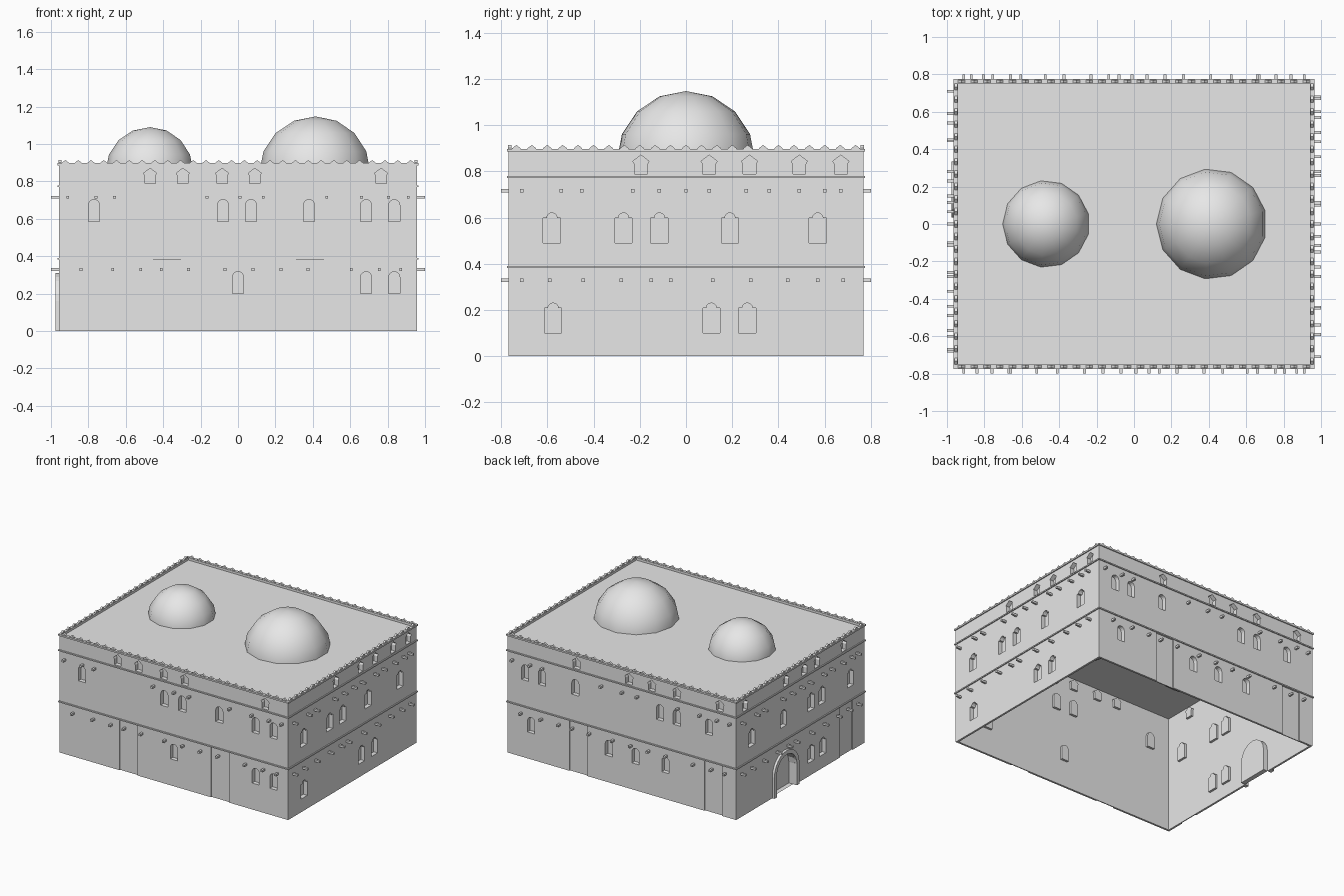
import bpy, bmesh, math
from mathutils import Vector

cube = bpy.data.objects.get("Cube")
if cube:
    bpy.data.objects.remove(cube, do_unlink=True)

stone = bpy.data.materials.new("grey stone")
stone.use_nodes = True
GREY = (0.8, 0.8, 0.8, 1)
stone.diffuse_color = GREY
stone.node_tree.nodes["Principled BSDF"].inputs["Base Color"].default_value = GREY

HX, HY, TOP, ROOF, WALL = 0.957, 0.767, 0.897, 0.88, 0.015
X, Y = Vector((1, 0, 0)), Vector((0, 1, 0))
# each facade: direction along the wall, outward direction, distance, half width
FACES = {"front": (X, -Y, HY, HX), "left": (Y, X, HX, HY),
         "back": (-X, Y, HY, HX), "right": (-Y, -X, HX, HY)}


def finish(bm, name, normals=True):
    if normals:
        bmesh.ops.recalc_face_normals(bm, faces=bm.faces)
    mesh = bpy.data.meshes.new(name)
    bm.to_mesh(mesh)
    bm.free()
    mesh.materials.append(stone)
    ob = bpy.data.objects.new(name, mesh)
    bpy.context.collection.objects.link(ob)
    return ob


def prism(bm, face, outline, w0, w1, front_cap=True):
    """Extrude an outline on a facade from depth w0 to w1 (outward positive)."""
    along, out, dist, _ = FACES[face]
    rings = [[bm.verts.new(along * u + out * (dist + w) + Vector((0, 0, v)))
              for u, v in outline] for w in (w0, w1)]
    n = len(outline)
    for i in range(n):
        j = (i + 1) % n
        bm.faces.new((rings[0][i], rings[0][j], rings[1][j], rings[1][i]))
    bm.faces.new(rings[0][::-1])
    if front_cap:
        bm.faces.new(rings[1])


def rect(u, v, w, h):
    return [(u - w / 2, v), (u + w / 2, v), (u + w / 2, v + h), (u - w / 2, v + h)]


def arc(u, v, r, steps=8):
    return [(u + r * math.cos(math.pi * i / steps), v + r * math.sin(math.pi * i / steps))
            for i in range(steps + 1)]


def arched(u, v, w, h):
    return [(u - w / 2, v), (u + w / 2, v)] + arc(u, v + h - w / 2, w / 2)


def shouldered(u, v, w=0.075, h=0.13):
    s = v + h - 0.022
    return [(u - w / 2, v), (u + w / 2, v), (u + w / 2, s)] + \
        arc(u, s, w * 0.3, 6) + [(u - w / 2, s)]


def gabled(u, v, w=0.062, h=0.082):
    e = v + h * 0.68
    return [(u - w * 0.45, v), (u + w * 0.45, v), (u + w * 0.45, e - 0.012), (u + w * 0.56, e),
            (u, v + h), (u - w * 0.56, e), (u - w * 0.45, e - 0.012)]


def slender(u, v):
    return arched(u, v, 0.06, 0.117)


# openings: outline maker, sill height, positions along the facade
DOOR = (-0.185, 0, 0.24, 0.28)
WINDOWS = {
    "front": [(gabled, 0.788, (-0.47, -0.295, -0.085, 0.09, 0.765)),
              (slender, 0.585, (-0.77, -0.08, 0.07, 0.38, 0.685, 0.835)),
              (slender, 0.2, (0, 0.685, 0.835))],
    "left": [(gabled, 0.788, (-0.195, 0.1, 0.275, 0.49, 0.67)),
             (shouldered, 0.49, (-0.58, -0.27, -0.115, 0.19, 0.57)),
             (shouldered, 0.1, (-0.575, 0.11, 0.265))],
    "back": [(gabled, 0.788, (-0.38, 0.06, 0.25, 0.46, 0.82)),
             (slender, 0.585, (-0.81, -0.67, -0.39, 0.32, 0.46, 0.73)),
             (slender, 0.2, (-0.76, -0.11, 0.115, 0.365))],
    "right": [(gabled, 0.788, (-0.66, -0.17, 0.05, 0.2, 0.52)),
              (shouldered, 0.49, (-0.58, -0.2, 0.13, 0.26, 0.6)),
              (shouldered, 0.1, (0.13, 0.27))],
}
PANELS = {"front": (-0.38, 0.385), "back": (-0.365, 0.765), "right": (0.55,)}

# walls: thin open-bottomed shell
bm = bmesh.new()
loops = [[bm.verts.new((sx * (HX - t), sy * (HY - t), z))
          for sx, sy in ((-1, -1), (1, -1), (1, 1), (-1, 1))]
         for t, z in ((0, 0), (0, TOP), (WALL, TOP), (WALL, 0))]
for a in range(4):
    for i in range(4):
        j, b = (i + 1) % 4, (a + 1) % 4
        bm.faces.new((loops[a][i], loops[a][j], loops[b][j], loops[b][i]))
walls = finish(bm, "walls")

# cutters for openings and tall recessed panels, and the niches behind them
cut, niche = bmesh.new(), bmesh.new()
for face, rows in WINDOWS.items():
    for shape, sill, places in rows:
        for u in places:
            prism(cut, face, shape(u, sill), -0.03, 0.02)
            prism(niche, face, shape(u, sill), -0.032, -WALL, front_cap=False)
for face, places in PANELS.items():
    for u in places:
        prism(cut, face, rect(u, -0.05, 0.15, 0.432), -0.008, 0.02)
prism(cut, "right", arched(DOOR[0], -0.05, DOOR[2], DOOR[3] + 0.05), -0.03, 0.02)
prism(niche, "right", arched(*DOOR), -0.05, -WALL, front_cap=False)
finish(niche, "window_niches", normals=False)
cutter = finish(cut, "opening_cutter")
cutter.hide_render = True
cutter.hide_set(True)
cutter.display_type = 'WIRE'
mod = walls.modifiers.new("openings", 'BOOLEAN')
mod.object, mod.operation, mod.solver = cutter, 'DIFFERENCE', 'EXACT'

# door surround: jambs with an arch above
bm = bmesh.new()
u, _, w, h = DOOR
inner, outer = arc(u, h - w / 2, w / 2, 12), arc(u, h - w / 2, w / 2 + 0.03, 12)
prism(bm, "right", [(u + w / 2 + 0.03, 0)] + outer + [(u - w / 2 - 0.03, 0), (u - w / 2, 0)]
      + inner[::-1] + [(u + w / 2, 0)], -0.005, 0.018)
finish(bm, "door_surround")

# string courses around the building
bm = bmesh.new()
for face, (_, _, _, half) in FACES.items():
    for z, thick in ((0.382, 0.009), (0.77, 0.009), (0.885, 0.012)):
        prism(bm, face, rect(0, z, 2 * half + 0.016, thick), -0.005, 0.008)
finish(bm, "string_courses")

# projecting beam ends
BEAMS = {
    "front": ((-0.91, -0.76, -0.66, -0.165, 0.01, 0.135, 0.475, 0.66, 0.805, 0.91),
              (-0.84, -0.67, -0.52, -0.41, -0.265, -0.07, 0.08, 0.23, 0.375, 0.605, 0.755, 0.87)),
    "left": ((-0.71, -0.54, -0.45, -0.23, -0.115, 0, 0.1, 0.26, 0.36, 0.49, 0.6, 0.67),
             (-0.71, -0.59, -0.445, -0.28, -0.15, -0.065, 0.115, 0.28, 0.44, 0.57, 0.68)),
}
BEAMS["back"], BEAMS["right"] = BEAMS["front"], BEAMS["left"]
bm = bmesh.new()
for face, rows in BEAMS.items():
    reach = 1 - HX if face in ("left", "right") else 0.033
    for z, places in zip((0.708, 0.322), rows):
        for u in places:
            prism(bm, face, rect(u, z, 0.015, 0.015), -0.005, reach)
finish(bm, "beam_ends")

# pointed merlons along the parapet
bm = bmesh.new()
for face, (_, _, _, half) in FACES.items():
    n = round(2 * half / 0.068)
    for i in range(n):
        u = -half + (i + 0.5) * 2 * half / n
        prism(bm, face, rect(u, TOP - 0.01, 0.036, 0.013)[:3] + [(u, 0.914), (u - 0.018, 0.9)],
              -0.012, 0.002)
finish(bm, "merlons")

# flat roof
bm = bmesh.new()
bmesh.ops.create_grid(bm, x_segments=1, y_segments=1, size=1)
for v in bm.verts:
    v.co = (v.co.x * (HX - WALL), v.co.y * (HY - WALL), ROOF)
finish(bm, "roof")

# faceted round domes
for name, x, r, top in (("small_dome", -0.47, 0.238, 1.09), ("large_dome", 0.415, 0.302, 1.147)):
    bpy.ops.mesh.primitive_uv_sphere_add(segments=13, ring_count=8, radius=r,
                                         location=(x, 0, top - r))
    dome = bpy.context.object
    dome.name = name
    dome.data.materials.append(stone)
    dome.rotation_euler.z = math.pi / 2
    bpy.ops.object.shade_smooth_by_angle(angle=math.radians(40))
